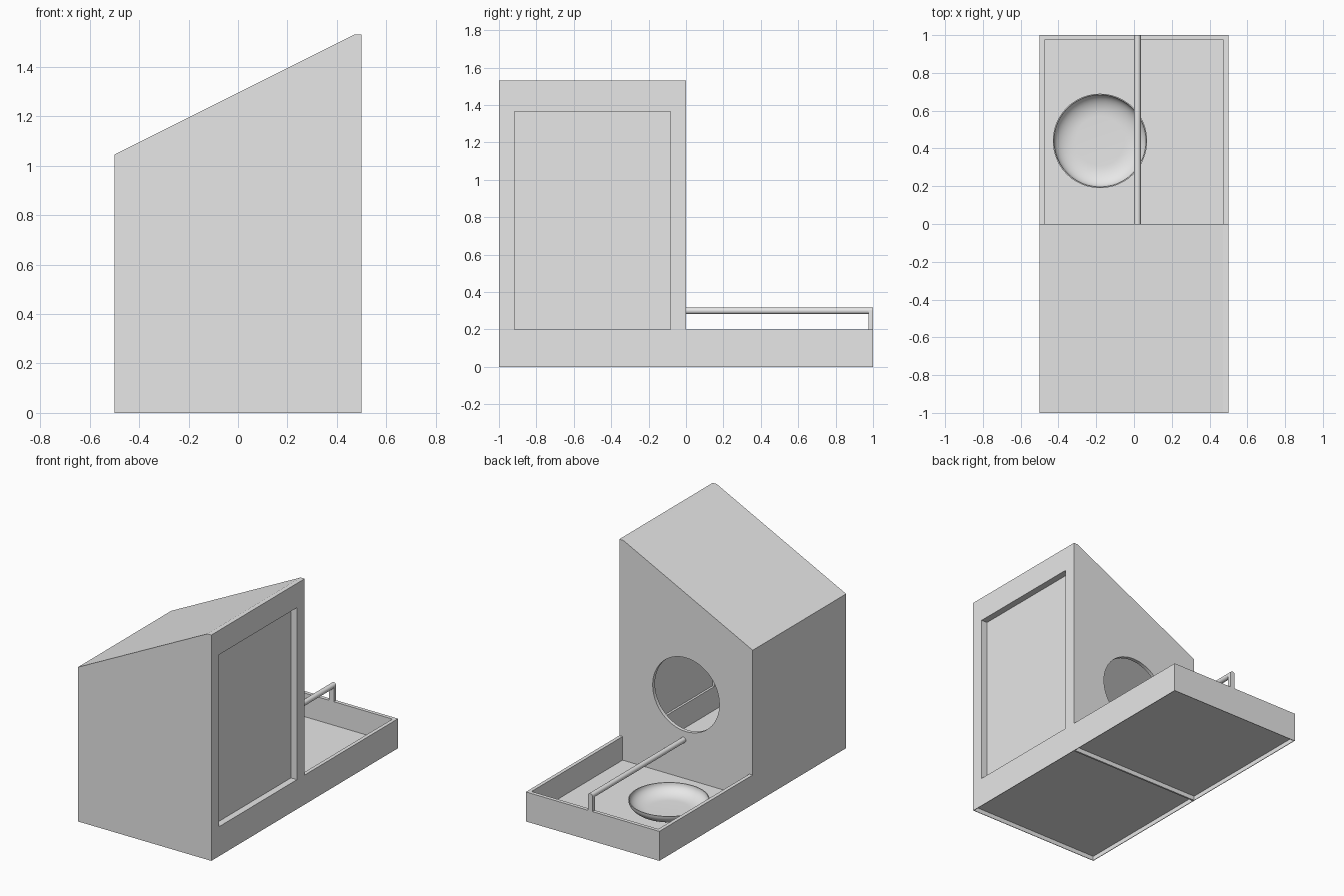
import bpy, bmesh, math
from mathutils import Vector, Matrix

if "Cube" in bpy.data.objects:
    bpy.data.objects.remove(bpy.data.objects["Cube"], do_unlink=True)

grey = bpy.data.materials.new("plain_grey")
grey.use_nodes = True
grey.diffuse_color = (0.8, 0.8, 0.8, 1)
grey.node_tree.nodes["Principled BSDF"].inputs["Base Color"].default_value = (0.8, 0.8, 0.8, 1)

WALL = 0.025       # shell thickness
FLOOR = 0.04       # top of the floor
TRAY = 0.2         # rim height of the tray
SLOPE = Vector((-0.5, 0, 1)).normalized()
EAVE = Vector((-0.5, 0, 1.045))


def finish(bm, name):
    bmesh.ops.recalc_face_normals(bm, faces=bm.faces)
    mesh = bpy.data.meshes.new(name)
    bm.to_mesh(mesh)
    bm.free()
    obj = bpy.data.objects.new(name, mesh)
    bpy.context.collection.objects.link(obj)
    mesh.materials.append(grey)
    return obj


def extrude(points, direction):
    bm = bmesh.new()
    face = bm.faces.new([bm.verts.new(p) for p in points])
    moved = bmesh.ops.extrude_face_region(bm, geom=[face])["geom"]
    verts = [v for v in moved if isinstance(v, bmesh.types.BMVert)]
    bmesh.ops.translate(bm, verts=verts, vec=direction)
    return bm


def box(x0, x1, y0, y1, z0, z1):
    return extrude([(x0, y0, z0), (x1, y0, z0), (x1, y1, z0), (x0, y1, z0)], (0, 0, z1 - z0))


def slice_roof(bm, drop=0):
    geom = bm.verts[:] + bm.edges[:] + bm.faces[:]
    cut = bmesh.ops.bisect_plane(bm, geom=geom, plane_co=EAVE - SLOPE * drop,
                                 plane_no=SLOPE, clear_outer=True)["geom_cut"]
    bmesh.ops.holes_fill(bm, edges=[e for e in cut if isinstance(e, bmesh.types.BMEdge)])


def rod_y(radius, x, z, y0, y1, sides):
    bm = bmesh.new()
    place = Matrix.Translation((x, (y0 + y1) / 2, z)) @ Matrix.Rotation(math.pi / 2, 4, 'X')
    bmesh.ops.create_cone(bm, cap_ends=True, segments=sides, radius1=radius,
                          radius2=radius, depth=y1 - y0, matrix=place)
    return bm


def smooth(obj, degrees):
    bpy.ops.object.select_all(action='DESELECT')
    obj.select_set(True)
    bpy.context.view_layer.objects.active = obj
    bpy.ops.object.shade_smooth_by_angle(angle=math.radians(degrees))


# House and tray as one L-shaped body with a sloping roof
outline = [(-1, 0), (1, 0), (1, TRAY), (0, TRAY), (0, 1.53), (-1, 1.53)]
bm = extrude([(-0.5, y, z) for y, z in outline], (1, 0, 0))
slice_roof(bm)
body = finish(bm, "house_and_tray")

# Hollows: room, tray, entrance hole, door recess on both sides, underside
room = box(-0.5 + WALL, 0.43, -1 + WALL, -WALL, FLOOR, 1.5)
slice_roof(room, WALL)
cutters = [
    room,
    box(-0.5 + WALL, 0.5 - WALL, 0, 1 - WALL, FLOOR, 0.3),
    rod_y(0.25, 0, 0.61, -0.06, 0.06, 64),
    box(0.455, 0.6, -0.917, -0.083, TRAY, 1.365),
    box(0.4, 0.445, -0.917, -0.083, TRAY, 1.365),
    box(-0.496, 0.496, -0.996, -0.006, -0.1, 0.03),
    box(-0.496, 0.496, 0.006, 0.996, -0.1, 0.03),
]
bpy.context.view_layer.objects.active = body
for i, cutter in enumerate(cutters):
    tool = finish(cutter, f"cutter_{i}")
    tool.hide_render = True
    mod = body.modifiers.new("hollow", 'BOOLEAN')
    mod.operation = 'DIFFERENCE'
    mod.solver = 'EXACT'
    mod.object = tool
    bpy.ops.object.modifier_apply(modifier=mod.name)
    bpy.data.objects.remove(tool, do_unlink=True)
smooth(body, 20)

# Perch rod and its round-topped post
R = 0.018
perch = finish(rod_y(R, R, 0.3, -0.005, 0.99, 24), "perch_rod")
smooth(perch, 40)
arch = [(R + R * math.cos(math.pi * i / 12), 0.3 + R * math.sin(math.pi * i / 12))
        for i in range(13)]
profile = [(0, TRAY - 0.01), (2 * R, TRAY - 0.01)] + arch
post = finish(extrude([(x, 1 - WALL, z) for x, z in profile], (0, WALL, 0)), "perch_post")
smooth(post, 40)

# Food bowl: lathed quarter-round wall on a flat base
def arc(inset, lift):
    for i in range(11):
        a = math.pi / 2 * i / 10
        yield 0.13 + (0.12 - inset) * math.sin(a), FLOOR + lift + (0.078 - lift) * (1 - math.cos(a))


path = [(0, FLOOR)] + list(arc(0, 0)) + list(arc(0.006, 0.008))[::-1] + [(0, FLOOR + 0.008)]
bm = bmesh.new()
verts = [bm.verts.new((r, 0, z)) for r, z in path]
edges = [bm.edges.new(pair) for pair in zip(verts, verts[1:])]
bmesh.ops.spin(bm, geom=verts + edges, cent=(0, 0, 0), axis=(0, 0, 1),
               angle=2 * math.pi, steps=48)
bmesh.ops.remove_doubles(bm, verts=bm.verts, dist=0.0005)
bmesh.ops.translate(bm, verts=bm.verts, vec=(-0.18, 0.44, 0))
smooth(finish(bm, "food_bowl"), 40)
